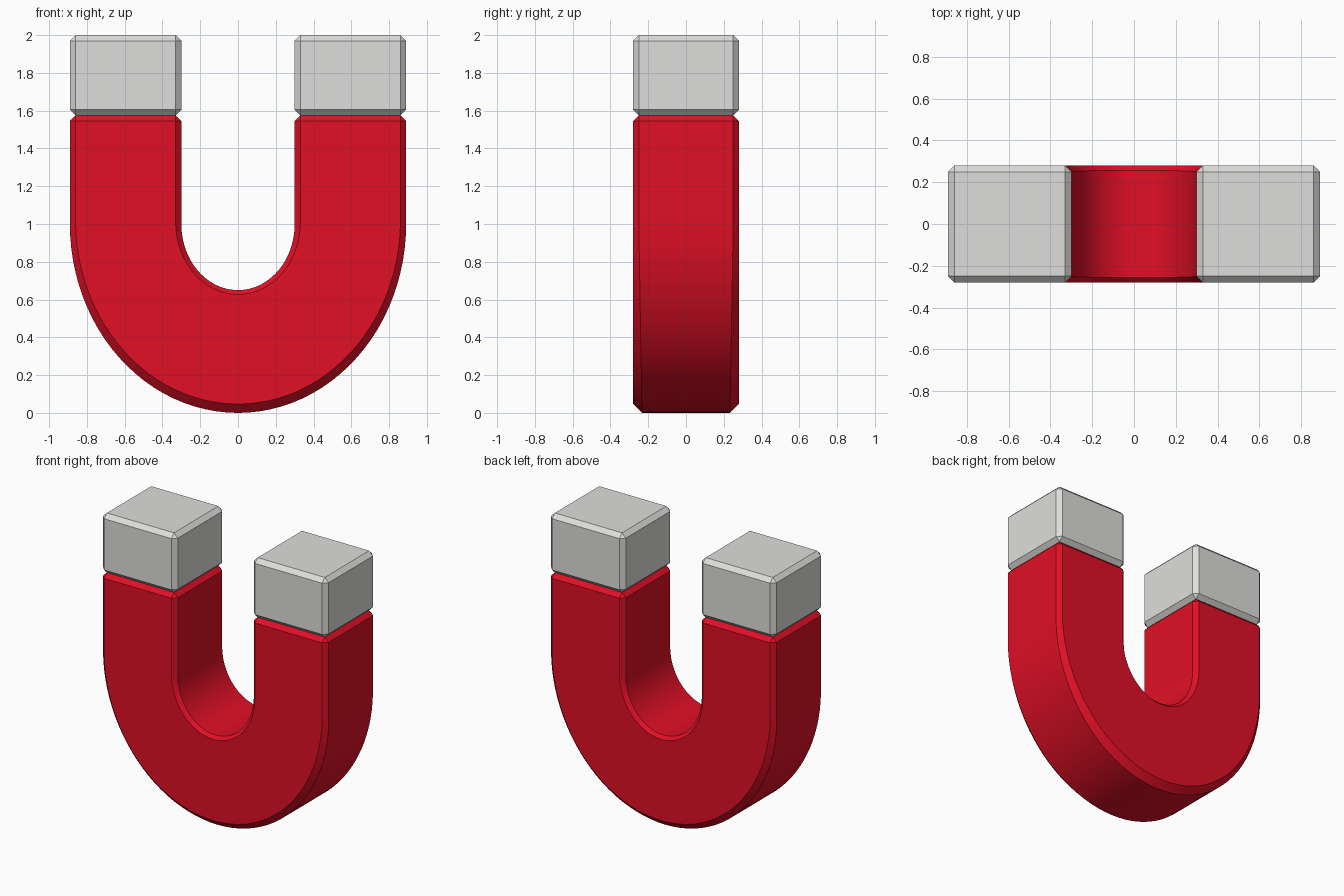
import bpy, bmesh, math

if "Cube" in bpy.data.objects:
    bpy.data.objects.remove(bpy.data.objects["Cube"])

def material(name, rgb):
    m = bpy.data.materials.new(name)
    m.diffuse_color = (*rgb, 1)
    m.use_nodes = True
    m.node_tree.nodes["Principled BSDF"].inputs["Base Color"].default_value = m.diffuse_color
    return m

RED = material("red paint", (0.75, 0.005, 0.019))
GREY = material("light grey metal", (0.73, 0.73, 0.715))

OUT, INN, HALF = 0.89, 0.30, 0.28     # outer and inner half widths, half depth
BEND, SEAM, TOP, C = 1.0, 1.575, 2.0, 0.03

def ring(bm, inner, outer, half, c_in, c_out):
    """Chamfered rectangular section running from the inner to the outer point."""
    dx, dz = outer[0] - inner[0], outer[1] - inner[1]
    length = math.hypot(dx, dz)
    dx, dz = dx / length, dz / length
    pts = [(0, -half + c_in), (c_in, -half), (length - c_out, -half), (length, -half + c_out),
           (length, half - c_out), (length - c_out, half), (c_in, half), (0, half - c_in)]
    return [bm.verts.new((inner[0] + dx * s, y, inner[1] + dz * s)) for s, y in pts]

# Red U-shaped body: sections swept down one arm, round the bend and up the other
bm = bmesh.new()

def arm_end(sign):
    tip = ring(bm, (sign * (INN + C), SEAM), (sign * (OUT - C), SEAM), HALF - C, 0, 0)
    rim = ring(bm, (sign * INN, SEAM - C), (sign * OUT, SEAM - C), HALF, C, C)
    return [tip, rim]

rings = arm_end(-1)
N = 48
for i in range(N + 1):
    a = math.pi * (1 + i / N)
    ca, sa = math.cos(a), math.sin(a)
    c_out = C + 0.017 * abs(sa)       # the outer chamfer widens toward the bottom
    rings.append(ring(bm, (INN * ca, BEND + 0.35 * sa), (OUT * ca, BEND + 1.0 * sa),
                      HALF, C - 0.007 * abs(sa), c_out))
rings += arm_end(1)[::-1]
for r0, r1 in zip(rings, rings[1:]):
    for k in range(8):
        bm.faces.new((r0[k], r0[(k + 1) % 8], r1[(k + 1) % 8], r1[k]))
bm.faces.new(rings[0])
bm.faces.new(rings[-1])
bmesh.ops.remove_doubles(bm, verts=bm.verts, dist=1e-5)
bmesh.ops.recalc_face_normals(bm, faces=bm.faces)
mesh = bpy.data.meshes.new("magnet_body")
bm.to_mesh(mesh)
bm.free()
mesh.materials.append(RED)
body = bpy.data.objects.new("magnet_body", mesh)
bpy.context.collection.objects.link(body)
bpy.ops.object.select_all(action='DESELECT')
body.select_set(True)
bpy.context.view_layer.objects.active = body
bpy.ops.object.shade_smooth_by_angle(angle=math.radians(30))

# Grey pole tips: chamfered blocks on both arms
for sign, side in ((-1, "left"), (1, "right")):
    bpy.ops.mesh.primitive_cube_add(size=1, location=(sign * (OUT + INN) / 2, 0, (SEAM + TOP) / 2))
    tip = bpy.context.object
    tip.name = side + "_pole_tip"
    tip.scale = (OUT - INN, 2 * HALF, TOP - SEAM)
    bpy.ops.object.transform_apply(location=False, rotation=False, scale=True)
    bev = tip.modifiers.new("chamfer", 'BEVEL')
    bev.width = C
    bev.segments = 1
    tip.data.materials.append(GREY)
